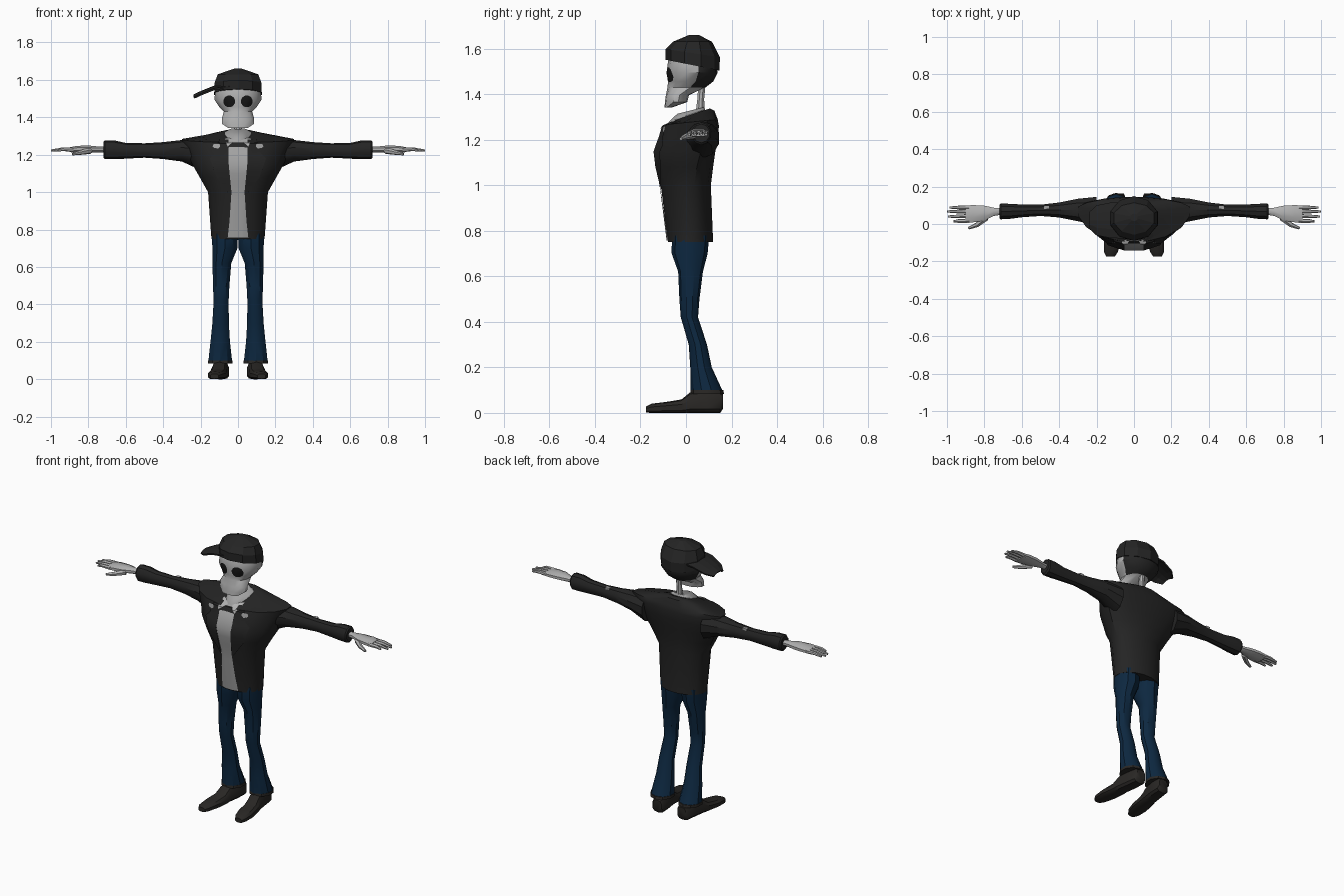
import bpy, bmesh, math
from mathutils import Vector
from mathutils.bvhtree import BVHTree


def material(name, rgb):
    m = bpy.data.materials.new(name)
    m.diffuse_color = (*rgb, 1)
    return m


BLACK = material("black_cloth", (0.018, 0.018, 0.018))
BONE = material("bone", (0.44, 0.44, 0.44))
SHIRT = material("shirt_grey", (0.36, 0.36, 0.36))
JEANS = material("dark_denim", (0.004, 0.021, 0.052))
SHOE = material("shoe_black", (0.022, 0.020, 0.018))
SOCKET = material("socket_black", (0.008, 0.008, 0.008))


def finish(name, bm, mat, mirror=False, angle=35, solid=True):
    if solid:
        bmesh.ops.recalc_face_normals(bm, faces=bm.faces)
    me = bpy.data.meshes.new(name)
    bm.to_mesh(me)
    bm.free()
    me.materials.append(mat)
    ob = bpy.data.objects.new(name, me)
    bpy.context.collection.objects.link(ob)
    if angle:
        for p in me.polygons:
            p.use_smooth = True
        me.set_sharp_from_angle(angle=math.radians(angle))
    if mirror:
        mod = ob.modifiers.new("mirror", 'MIRROR')
        mod.use_axis[0] = True
        mod.use_clip = False
        mod.use_mirror_merge = False
    return ob


def skin(bm, rings):
    n = len(rings[0])
    for a, b in zip(rings, rings[1:]):
        for i in range(n):
            j = (i + 1) % n
            bm.faces.new((a[i], a[j], b[j], b[i]))
    bm.faces.new(rings[0][::-1])
    bm.faces.new(rings[-1])


def loft(name, rings, mat, axis='z', n=12, power=1.0, **kw):
    """ring = (position, u centre, u radius, v min, v widest, v max, tilt)"""
    bm = bmesh.new()
    out = []
    for r in rings:
        pos, cu, ru, v0, vm, v1 = r[:6]
        tilt = r[6] if len(r) > 6 else 0
        row = []
        for i in range(n):
            a = 2 * math.pi * (i + 0.5) / n
            c, s = math.cos(a), math.sin(a)
            c = math.copysign(abs(c) ** power, c)
            s = math.copysign(abs(s) ** power, s)
            u = cu + ru * c / math.cos(math.pi / n)
            v = vm + s * ((v1 - vm) if s > 0 else (vm - v0)) / math.cos(math.pi / n) ** 0.5
            w = pos + tilt * (v - vm)
            co = {'z': (u, v, w), 'x': (w, u, v), 'y': (u, w, v)}[axis]
            row.append(bm.verts.new(co))
        out.append(row)
    skin(bm, out)
    return finish(name, bm, mat, **kw)


def tube(name, pts, radii, mat, n=6, **kw):
    bm = bmesh.new()
    pts = [Vector(p) for p in pts]
    d = (pts[-1] - pts[0]).normalized()
    e = d.cross(Vector((0.1, 0.3, 1))).normalized()
    f = d.cross(e)
    rows = [[bm.verts.new(p + r * (math.cos(2 * math.pi * i / n) * e + math.sin(2 * math.pi * i / n) * f))
             for i in range(n)] for p, r in zip(pts, radii)]
    skin(bm, rows)
    return finish(name, bm, mat, **kw)


def surface(ob):
    me = ob.data
    return BVHTree.FromPolygons([v.co for v in me.vertices], [tuple(p.vertices) for p in me.polygons])


def front_point(tree, x, z, off):
    hit = tree.ray_cast(Vector((x, -1, z)), Vector((0, 1, 0)))[0]
    if hit is None:
        hit = tree.find_nearest(Vector((x, -0.1, z)))[0]
    return hit + Vector((0, -off, 0))


def plate(name, tree, rows, mat, off=0.005, cols=6, sub=3, **kw):
    """thin sheet laid on the front of a surface; row = (z, x left, x right)"""
    bm = bmesh.new()
    fine = []
    for a, b in zip(rows, rows[1:]):
        fine += [[a[k] + (b[k] - a[k]) * t / sub for k in range(3)] for t in range(sub)]
    fine.append(rows[-1])
    grid = [[bm.verts.new(front_point(tree, x0 + (x1 - x0) * i / cols, z, off)) for i in range(cols + 1)]
            for z, x0, x1 in fine]
    for a, b in zip(grid, grid[1:]):
        for i in range(cols):
            bm.faces.new((a[i], a[i + 1], b[i + 1], b[i]))
    return finish(name, bm, mat, solid=False, **kw)


# jacket body, with an egg-shaped section that is widest near the back
jacket = loft("jacket_body", [
    (0.75, 0, 0.142, -0.08, 0.02, 0.12),
    (1.00, 0, 0.160, -0.112, 0.02, 0.11),
    (1.08, 0, 0.205, -0.13, 0.03, 0.12),
    (1.15, 0, 0.245, -0.138, 0.05, 0.13),
    (1.21, 0, 0.270, -0.115, 0.07, 0.142),
    (1.26, 0, 0.295, -0.10, 0.08, 0.145),
    (1.283, 0, 0.30, -0.095, 0.08, 0.14, 0.1),
    (1.308, 0, 0.14, -0.08, 0.06, 0.125, 0.3),
    (1.322, 0, 0.08, -0.06, 0.06, 0.105, 0.33)], BLACK, n=16)
chest = surface(jacket)

# sleeves
loft("sleeve", [
    (0.20, 0.07, 0.075, 1.12, 1.21, 1.28),
    (0.30, 0.075, 0.060, 1.165, 1.22, 1.277),
    (0.40, 0.075, 0.040, 1.178, 1.222, 1.266),
    (0.50, 0.073, 0.030, 1.185, 1.222, 1.26),
    (0.60, 0.070, 0.034, 1.180, 1.225, 1.262),
    (0.66, 0.068, 0.040, 1.177, 1.228, 1.275),
    (0.712, 0.067, 0.042, 1.177, 1.228, 1.275),
    (0.72, 0.067, 0.036, 1.187, 1.228, 1.268)], BLACK, axis='x', n=10, mirror=True)
loft("sleeve_patch", [(0.455, 0.085, 0.013, 1.24, 1.25, 1.262),
                      (0.482, 0.085, 0.013, 1.24, 1.25, 1.262)], SHIRT, axis='x', n=4, mirror=True)

# shirt front, lapels, pins and collar
plate("shirt_front", chest, [(0.757, -0.055, 0.055), (0.85, -0.045, 0.045), (1.0, -0.035, 0.035),
                             (1.15, -0.05, 0.05), (1.275, -0.05, 0.05)], SHIRT)
plate("lapel", chest, [(0.98, 0.037, 0.042), (1.08, 0.044, 0.115), (1.18, 0.052, 0.15),
                       (1.21, 0.052, 0.12), (1.285, 0.05, 0.10)], BLACK, off=0.007, mirror=True)
plate("lapel_pin", chest, [(1.232, 0.108, 0.126), (1.242, 0.095, 0.138), (1.255, 0.097, 0.136),
                           (1.26, 0.108, 0.126)], SHIRT, off=0.011, mirror=True)
plate("collar_flap", chest, [(1.245, 0.052, 0.056), (1.27, 0.022, 0.066), (1.29, 0.006, 0.07)],
      BONE, off=0.009, mirror=True)
loft("shirt_collar", [(1.29, 0, 0.075, -0.085, 0.04, 0.085, 0.33),
                      (1.318, 0, 0.07, -0.075, 0.04, 0.085, 0.33),
                      (1.334, 0, 0.045, -0.04, 0.045, 0.08, 0.25)], SHIRT)

# trouser legs
leg = [(0.78, 0.07, 0.02, 0.070, 0.080), (0.70, 0.07, 0.016, 0.067, 0.077),
       (0.62, 0.086, 0.02, 0.050, 0.053), (0.50, 0.09, 0.015, 0.044, 0.043),
       (0.42, 0.09, 0.015, 0.040, 0.037), (0.30, 0.093, 0.052, 0.044, 0.039),
       (0.20, 0.095, 0.066, 0.052, 0.046), (0.09, 0.095, 0.092, 0.064, 0.070)]
loft("trouser_leg", [(z, x, rx, y - ry, y, y + ry) for z, x, y, rx, ry in leg], JEANS, n=10, mirror=True)
loft("trouser_hem", [(0.084, 0.095, 0.066, 0.02, 0.092, 0.165),
                     (0.10, 0.095, 0.065, 0.022, 0.091, 0.162)], SHOE, n=10, mirror=True)

# shoes, toes turned outwards
loft("shoe", [
    (-0.175, 0.126, 0.022, 0.002, 0.012, 0.028),
    (-0.15, 0.123, 0.036, 0, 0.015, 0.040),
    (-0.09, 0.115, 0.046, 0, 0.018, 0.047),
    (-0.02, 0.105, 0.044, 0, 0.02, 0.058),
    (0.02, 0.10, 0.041, 0, 0.03, 0.090),
    (0.09, 0.09, 0.041, 0, 0.03, 0.10),
    (0.15, 0.085, 0.037, 0, 0.03, 0.09),
    (0.163, 0.083, 0.028, 0.02, 0.05, 0.08)], SHOE, axis='y', n=10, power=0.7, mirror=True)

# hands
loft("palm", [
    (0.70, 0.067, 0.016, 1.212, 1.228, 1.243),
    (0.75, 0.065, 0.022, 1.212, 1.23, 1.245),
    (0.80, 0.058, 0.040, 1.21, 1.23, 1.25),
    (0.86, 0.055, 0.046, 1.21, 1.23, 1.248),
    (0.90, 0.053, 0.046, 1.213, 1.228, 1.24)], BONE, axis='x', n=8, mirror=True)
for i, (y0, y1, tip) in enumerate([(0.088, 0.088, 0.985), (0.066, 0.067, 1.0),
                                   (0.042, 0.040, 0.995), (0.018, 0.014, 0.965)]):
    tube(f"finger_{i + 1}", [(0.88, y0, 1.228), (0.94, (y0 + y1) / 2, 1.229), (tip, y1, 1.222)],
         [0.012, 0.010, 0.006], BONE, mirror=True)
tube("thumb", [(0.79, 0.035, 1.222), (0.84, -0.005, 1.212), (0.885, -0.023, 1.203)],
     [0.018, 0.013, 0.007], BONE, mirror=True)

# neck and skull, with dark hair at the back of the head
tube("neck", [(0, 0.062, 1.31), (0, 0.065, 1.38), (0, 0.072, 1.47)], [0.022, 0.016, 0.018], BONE, n=8)
skull = loft("skull", [
    (1.342, 0, 0.050, -0.094, -0.08, -0.06),
    (1.365, 0, 0.086, -0.092, -0.045, 0.005),
    (1.395, 0, 0.086, -0.088, -0.04, 0.012),
    (1.43, 0, 0.076, -0.08, 0.0, 0.085),
    (1.455, 0, 0.10, -0.078, 0.02, 0.118),
    (1.495, 0, 0.126, -0.084, 0.03, 0.138),
    (1.54, 0, 0.122, -0.078, 0.03, 0.138),
    (1.58, 0, 0.11, -0.065, 0.03, 0.12)], BONE, n=14)
skull.data.materials.append(BLACK)
for p in skull.data.polygons:
    if p.center.y > 0.03 and p.center.z > 1.42:
        p.material_index = 1

# eye sockets laid on the face
face = surface(skull)
R = 0.032
plate("eye_socket", face, [(1.485 + R * math.sin(a), 0.047 - R * math.cos(a), 0.047 + R * math.cos(a))
                           for a in [math.radians(d) for d in (-75, -45, -15, 15, 45, 75)]],
      SOCKET, off=0.004, sub=1, mirror=True)

# cap crown and sideways brim
loft("cap_crown", [
    (1.527, 0, 0.127, -0.086, 0.03, 0.144, -0.2),
    (1.58, 0, 0.125, -0.086, 0.03, 0.146, -0.15),
    (1.63, 0, 0.108, -0.055, 0.033, 0.112),
    (1.66, 0, 0.02, 0.015, 0.035, 0.055)], BLACK, n=10, angle=0)
bm = bmesh.new()
rows = [[bm.verts.new((x, 0.02 + w * t, z + 0.014 * (1 - t * t))) for t in (-1, -0.5, 0, 0.5, 1)]
        for x, w, z in [(-0.03, 0.098, 1.568), (-0.125, 0.095, 1.556), (-0.20, 0.08, 1.526), (-0.238, 0.045, 1.508)]]
for a, b in zip(rows, rows[1:]):
    for i in range(4):
        bm.faces.new((a[i], a[i + 1], b[i + 1], b[i]))
brim = finish("cap_brim", bm, BLACK, angle=0)
brim.modifiers.new("thickness", 'SOLIDIFY').thickness = 0.01
